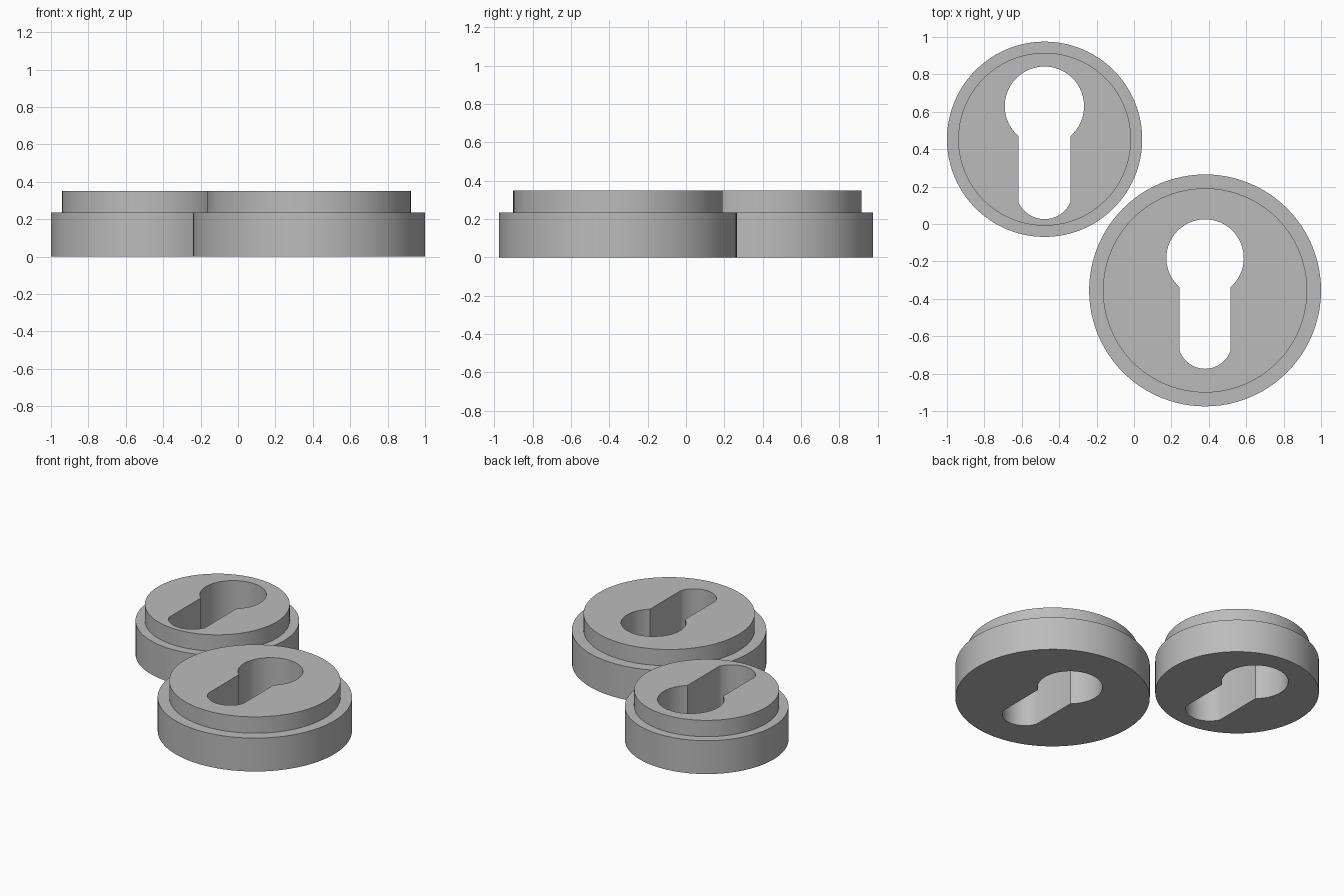
import bpy
import bmesh
from math import sin, cos, pi, acos, asin, hypot

if "Cube" in bpy.data.objects:
    bpy.data.objects.remove(bpy.data.objects["Cube"], do_unlink=True)

SEGMENTS = 96
STEP_Z, TOP_Z = 0.235, 0.35

grey = bpy.data.materials.new("satin_grey")
grey.use_nodes = True
grey.diffuse_color = (0.5, 0.5, 0.5, 1)
grey.node_tree.nodes["Principled BSDF"].inputs["Base Color"].default_value = (0.5, 0.5, 0.5, 1)


def arc(cx, cy, r, start, end, n):
    return [(cx + r * cos(start + (end - start) * i / n),
             cy + r * sin(start + (end - start) * i / n)) for i in range(n + 1)]


def keyhole(cx, cy, r, half, bottom, sag):
    """Round head joined to a straight slot with a shallow rounded end."""
    a = acos(half / r)
    head = arc(cx, cy, r, -a, pi + a, 48)
    end_r = hypot(half, sag) ** 2 / (2 * sag)
    b = asin(half / end_r)
    return head + arc(cx, bottom + end_r, end_r, -pi / 2 - b, -pi / 2 + b, 24)


def escutcheon(name, cx, cy, base_r, rim_r, hole):
    bm = bmesh.new()

    def ring(points, z):
        verts = [bm.verts.new((x, y, z)) for x, y in points]
        return [(v, verts[(i + 1) % len(verts)]) for i, v in enumerate(verts)]

    def wall(lower, upper):
        for (a, b), (c, d) in zip(lower, upper):
            bm.faces.new((a, b, d, c))

    def cap(outer, inner):
        edges = [bm.edges.get(p) for p in outer + inner]
        bmesh.ops.triangle_fill(bm, edges=edges, use_beauty=True)

    # Stepped outside
    wide = arc(cx, cy, base_r, 0, 2 * pi, SEGMENTS)[:-1]
    narrow = arc(cx, cy, rim_r, 0, 2 * pi, SEGMENTS)[:-1]
    rings = [ring(wide, 0), ring(wide, STEP_Z), ring(narrow, STEP_Z), ring(narrow, TOP_Z)]
    for lower, upper in zip(rings, rings[1:]):
        wall(lower, upper)

    # Keyhole passing right through
    hole_low, hole_high = ring(hole, 0), ring(hole, TOP_Z)
    wall(hole_low, hole_high)
    cap(rings[0], hole_low)
    cap(rings[-1], hole_high)
    bmesh.ops.recalc_face_normals(bm, faces=bm.faces)

    mesh = bpy.data.meshes.new(name)
    bm.to_mesh(mesh)
    bm.free()
    mesh.materials.append(grey)
    obj = bpy.data.objects.new(name, mesh)
    bpy.context.collection.objects.link(obj)
    bpy.ops.object.select_all(action='DESELECT')
    obj.select_set(True)
    bpy.context.view_layer.objects.active = obj
    bpy.ops.object.shade_smooth_by_angle(angle=pi / 6)


escutcheon("small_escutcheon", -0.478, 0.453, 0.522, 0.462,
           keyhole(-0.479, 0.63, 0.212, 0.139, 0.026, 0.09))
escutcheon("large_escutcheon", 0.38, -0.355, 0.62, 0.546,
           keyhole(0.38, -0.182, 0.207, 0.136, -0.774, 0.096))
